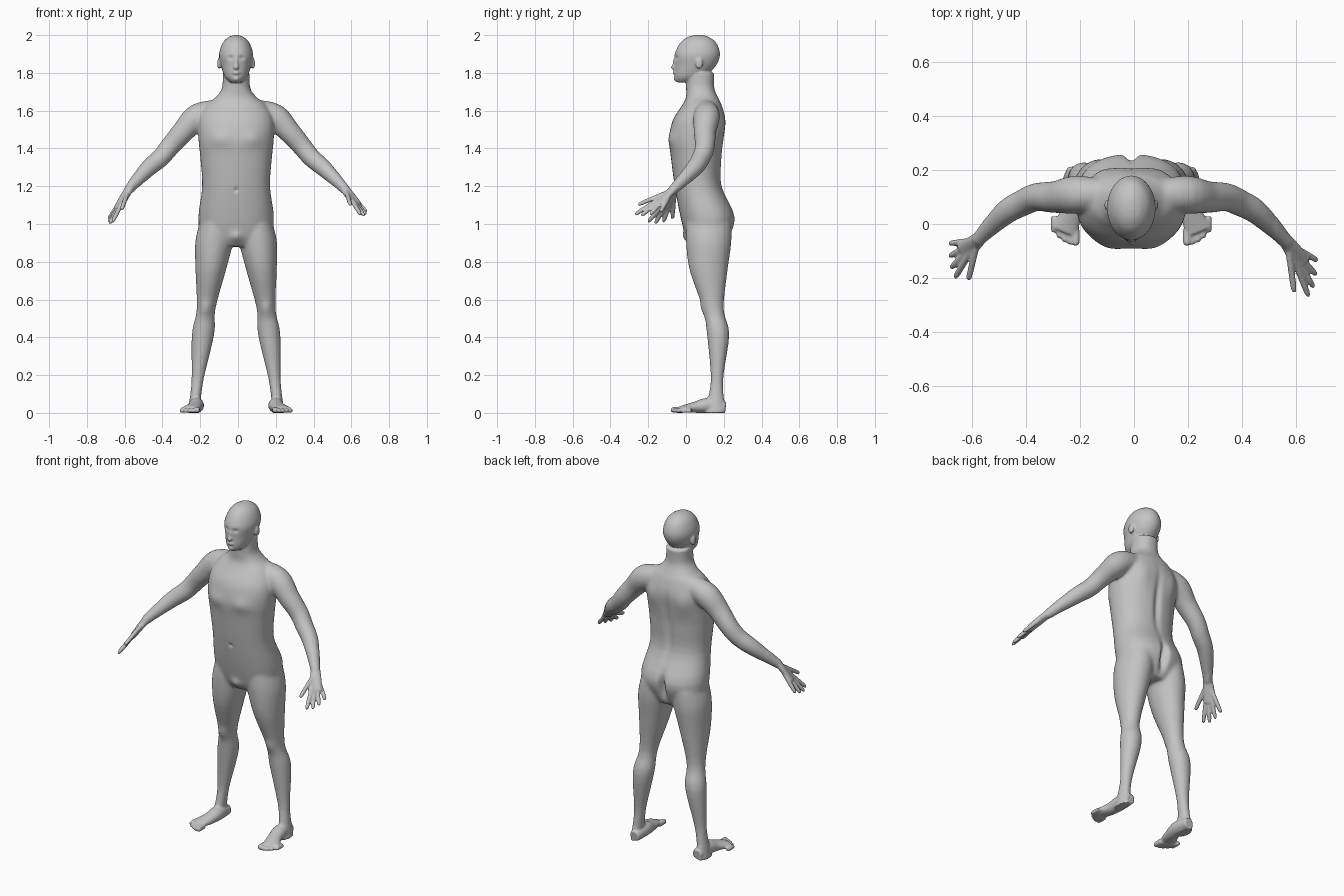
import bpy
import bmesh
import math
from mathutils import Vector, Matrix

if "Cube" in bpy.data.objects:
    bpy.data.objects.remove(bpy.data.objects["Cube"])

SIDES = 32
X_AXIS, Y_AXIS, Z_AXIS = Matrix.Identity(3)
bm = bmesh.new()


def spline(rows, steps=4):
    """Smooth curve through rows of equal length."""
    rows = [Vector(row) for row in rows]
    padded = [rows[0], *rows, rows[-1]]
    curve = []
    for before, start, end, after in zip(padded, padded[1:], padded[2:], padded[3:]):
        leave, arrive = (end - before) / 2, (after - start) / 2
        for step in range(steps):
            t = step / steps
            ease = t * t * (3 - 2 * t)
            curve.append(start.lerp(end, ease) + leave * t * (1 - t) ** 2 - arrive * t * t * (1 - t))
    return curve + [rows[-1]]


def loft(sections, power=1):
    """Closed skin over sections of (centre, half axis, half axis)."""
    def rounded(value):
        return math.copysign(abs(value) ** power, value)

    rings = []
    for centre, across, along in sections:
        angles = [math.tau * k / SIDES for k in range(SIDES)]
        rings.append([bm.verts.new(centre + across * rounded(math.cos(a)) + along * rounded(math.sin(a)))
                      for a in angles])
    for lower, upper in zip(rings, rings[1:]):
        for k in range(SIDES):
            bm.faces.new((lower[k - 1], lower[k], upper[k], upper[k - 1]))
    bm.faces.new(rings[0])
    bm.faces.new(rings[-1])


def stack(rows, centre_line, power=1):
    """Level sections: height, half width, front y, back y."""
    loft([(Vector((centre_line(z), (front + back) / 2, z)), X_AXIS * width, Y_AXIS * (back - front) / 2)
          for z, width, front, back in spline(rows)], power)


def tube(rows, side):
    """Sections square to a path: x, y, z, half width, half thickness."""
    rows = spline(rows)
    points = [Vector((side * row[0], row[1], row[2])) for row in rows]
    before = points[:1] + points[:-1]
    after = points[1:] + points[-1:]
    sections = []
    for row, point, a, b in zip(rows, points, before, after):
        direction = (b - a).normalized()
        across = direction.cross(Z_AXIS).normalized()
        sections.append((point, across * row[3], across.cross(direction) * row[4]))
    loft(sections)


def digit(root, tip, radius, side):
    """Finger or toe with a rounded tip."""
    rows = []
    for t, taper in ((0, 1), (.5, 1), (.9, .9), (1, .4)):
        rows.append((*root.lerp(tip, t), radius * taper, radius * taper))
    tube(rows, side)


def ball(centre, radii):
    matrix = Matrix.Translation(centre) @ Matrix.Diagonal((*radii, 1))
    bmesh.ops.create_uvsphere(bm, u_segments=20, v_segments=12, radius=1, matrix=matrix)


def middle(z):
    return 0


# torso and neck
stack([(.88, .1, .03, .2), (.93, .18, 0, .23), (1.04, .2, -.03, .26), (1.2, .18, -.06, .19),
       (1.35, .19, -.08, .19), (1.45, .2, -.09, .2), (1.55, .2, -.07, .21), (1.63, .16, -.02, .19),
       (1.67, .11, 0, .17), (1.72, .075, 0, .15), (1.8, .07, 0, .15)], middle, power=.9)

# head
stack([(1.75, .03, -.05, .05), (1.78, .06, -.06, .1), (1.84, .08, -.06, .16), (1.9, .09, -.06, .18),
       (1.96, .07, -.03, .16), (1.99, .04, .01, .12), (2, .01, .05, .09)], middle)

# nose, bridge, lips and chin
ball((0, -.06, 1.83), (.015, .02, .015))
ball((0, -.06, 1.85), (.01, .01, .03))
ball((0, -.06, 1.8), (.02, .01, .01))
ball((0, -.05, 1.77), (.02, .015, .015))


def leg(side):
    def splay(z):
        return side * (.225 - .12 * z)

    stack([(1, .09, 0, .24), (.9, .1, 0, .24), (.75, .08, .02, .22), (.55, .05, .09, .2),
           (.42, .06, .11, .23), (.2, .035, .13, .2), (.1, .03, .12, .2), (0, .03, .1, .21)], splay)
    # foot
    tube([(.21, .21, .03, .03, .03), (.21, .12, .04, .04, .04), (.22, .05, .03, .04, .03),
          (.25, -.03, .02, .05, .015)], side)
    # toes, shorter towards the outside
    for i in range(5):
        radius = .012 if i else .016
        tip = Vector((.207 + .02 * i, .003 * i * i - .08, radius))
        digit(tip + Y_AXIS * .06, tip, radius, side)


def arm(side, wrist, hand, spread):
    wrist, hand, spread = Vector(wrist), Vector(hand), Vector(spread)
    path = [(.08, .11, 1.61, .05), (.2, .11, 1.57, .07), (.28, .1, 1.49, .06), (.35, .1, 1.41, .053),
            (.4, .08, 1.35, .05), (.47, .04, 1.29, .045), (*wrist, .025)]
    tube([(x, y, z, radius, radius) for x, y, z, radius in path], side)
    # palm
    tube([(*(wrist + hand * reach), width, depth) for reach, width, depth in
          ((-.1, .025, .022), (.2, .032, .018), (.55, .035, .013))], side)
    # thumb, then fingers fanning from the wrist
    for i, reach in enumerate((.6, 1, 1.05, 1, .9)):
        tip = wrist + hand * reach + spread * (i - 2.5)
        digit(wrist.lerp(tip, .2), tip, .012, side)


for side in (1, -1):
    leg(side)
    ball((side * .09, .07, 1.85), (.01, .02, .03))  # ear
arm(1, (.58, -.07, 1.18), (.1, -.14, -.13), (.014, .04, 0))
arm(-1, (.57, -.06, 1.18), (.1, -.08, -.17), (.01, .04, 0))

# fuse the parts into one skin
bmesh.ops.recalc_face_normals(bm, faces=bm.faces)
parts = bpy.data.meshes.new("body_parts")
bm.to_mesh(parts)
bm.free()
body = bpy.data.objects.new("body", parts)
body.location.x = -.01
bpy.context.collection.objects.link(body)
fuse = body.modifiers.new("fuse", 'REMESH')
fuse.mode = 'VOXEL'
fuse.voxel_size = .0056
bpy.context.view_layer.update()
skin = bpy.data.meshes.new_from_object(body.evaluated_get(bpy.context.evaluated_depsgraph_get()))
body.modifiers.clear()
body.data = skin
skin.name = "body"
bpy.data.meshes.remove(parts)

bm = bmesh.new()
bm.from_mesh(skin)


def relax(verts, times):
    for _ in range(times):
        bmesh.ops.smooth_vert(bm, verts=verts, factor=.5, use_axis_x=True, use_axis_y=True, use_axis_z=True)


# blend the joints, keep hands, feet and face crisp
relax([v for v in bm.verts if abs(v.co.x) < .54 and .08 < v.co.z < 1.73], 18)

# soft forms on both sides: centre, reach, push along y
forms = {
    "eye_socket": ((.03, -.06, 1.88), (.016, .03, .01), .01),
    "spine": ((0, .2, 1.36), (.02, .1, .16), -.015),
    "seat_cleft": ((0, .26, 1), (.02, .1, .07), -.04),
    "shoulder_blade": ((.11, .2, 1.5), (.05, .05, .07), .01),
    "chest": ((.09, -.08, 1.45), (.06, .05, .04), -.01),
    "navel": ((0, -.06, 1.18), (.01, .03, .01), .01),
    "groin": ((0, 0, .93), (.03, .05, .03), -.015),
    "kneecap": ((.16, .09, .55), (.03, .04, .04), -.01),
}
for v in bm.verts:
    place = (abs(v.co.x), v.co.y, v.co.z)
    for centre, reach, push in forms.values():
        distance = sum(((p - c) / r) ** 2 for p, c, r in zip(place, centre, reach))
        if distance < 9:
            v.co.y += push * math.exp(-distance)
relax(bm.verts[:], 2)
for face in bm.faces:
    face.smooth = True
bm.to_mesh(skin)
bm.free()

# plain grey
grey = bpy.data.materials.new("grey")
grey.use_nodes = True
colour = (.55, .55, .55, 1)
grey.diffuse_color = colour
grey.node_tree.nodes["Principled BSDF"].inputs["Base Color"].default_value = colour
skin.materials.clear()
skin.materials.append(grey)
